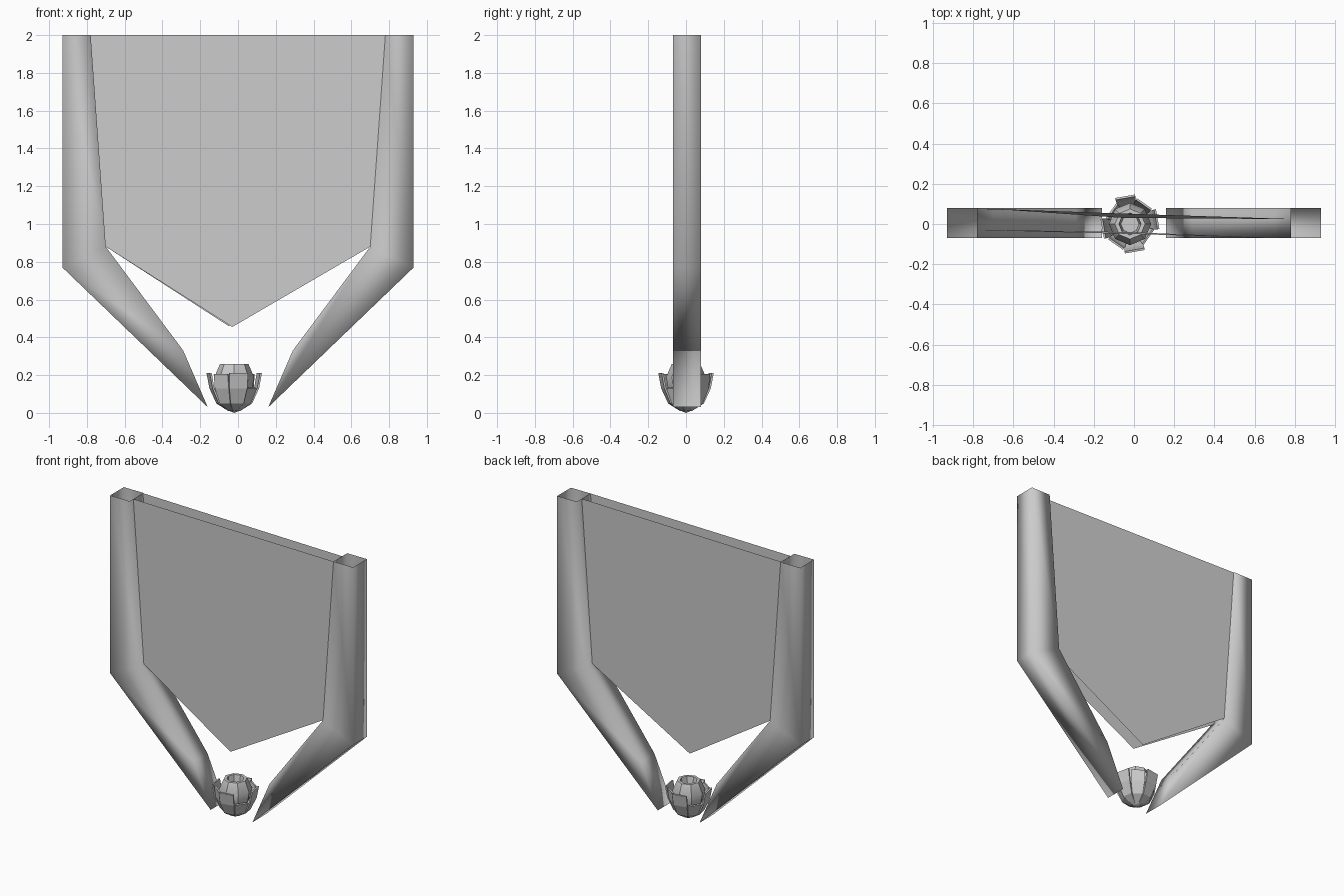
import bpy
from math import sin, cos, radians, pi

if "Cube" in bpy.data.objects:
    bpy.data.objects.remove(bpy.data.objects["Cube"])


def make(name, verts, faces, smooth=False):
    me = bpy.data.meshes.new(name)
    me.from_pydata(verts, [], faces)
    me.update()
    ob = bpy.data.objects.new(name, me)
    bpy.context.collection.objects.link(ob)
    for p in me.polygons:
        p.use_smooth = smooth
    return ob


# Side rails: square open-topped tubes, bent inward and cut to a point
OUTER = [(0.93, 2.0), (0.93, 0.77), (0.16, 0.03)]
INNER = [(0.78, 2.0), (0.70, 0.88), (0.29, 0.33)]
Y0, Y1 = -0.07, 0.08


def rail(name, side):
    verts, faces = [], []
    for (xo, zo), (xi, zi) in zip(OUTER, INNER):
        verts += [(side * xo, Y0, zo), (side * xi, Y0, zi),
                  (side * xi, Y1, zi), (side * xo, Y1, zo)]
    for r in range(2):
        for k in range(4):
            a, b = r * 4 + k, r * 4 + (k + 1) % 4
            f = (a, a + 4, b + 4, b)
            faces.append(f if side < 0 else f[::-1])
    cap = (8, 9, 10, 11)
    faces.append(cap[::-1] if side < 0 else cap)
    make(name, verts, faces, True)


rail("left_rail", -1)
rail("right_rail", 1)

# Front and back sheets between the rails, pointed at the bottom
make("front_panel", [(-0.78, -0.03, 2), (-0.70, -0.03, 0.88), (-0.03, -0.04, 0.455),
                     (0.70, -0.07, 0.88), (0.78, -0.07, 2)], [(0, 1, 2, 3, 4)])
make("back_panel", [(-0.78, 0.075, 2), (-0.70, 0.075, 0.88), (-0.05, 0.03, 0.46),
                    (0.70, 0.025, 0.88), (0.78, 0.025, 2)], [(4, 3, 2, 1, 0)])

# Small lathed bulb with an open, recessed top
CX = -0.02
PROFILE = [(0.025, 0.01), (0.065, 0.05), (0.095, 0.13), (0.105, 0.19),
           (0.075, 0.26), (0.055, 0.26), (0.045, 0.20)]
N = 8
verts, faces = [(CX, 0, 0)], []
for r, z in PROFILE:
    verts += [(CX + r * cos(2 * pi * k / N), r * sin(2 * pi * k / N), z) for k in range(N)]
for k in range(N):
    n = (k + 1) % N
    faces.append((0, 1 + n, 1 + k))
    for j in range(len(PROFILE) - 1):
        a, b = 1 + j * N, 1 + (j + 1) * N
        faces.append((a + k, a + n, b + n, b + k))
faces.append([1 + (len(PROFILE) - 1) * N + k for k in range(N)])
bulb = make("bulb", verts, faces, True)
bpy.context.view_layer.objects.active = bulb
bulb.select_set(True)
bpy.ops.object.shade_smooth_by_angle(angle=radians(40))

# Thin plates wrapped around the bulb, alternating outer and inner
OUTER_PLATE = [(0.03, 0.01, 0.012), (0.09, 0.05, 0.035), (0.125, 0.13, 0.048), (0.14, 0.21, 0.05)]
INNER_PLATE = [(0.03, 0.01, 0.012), (0.085, 0.05, 0.033), (0.115, 0.13, 0.045), (0.125, 0.205, 0.045)]
for i in range(8):
    prof = INNER_PLATE if i % 2 else OUTER_PLATE
    if i in (3, 7):
        prof = prof[:3]
    ang = radians(10 + 45 * i)
    u, t = (cos(ang), sin(ang)), (-sin(ang), cos(ang))
    verts, faces = [], []
    for r, z, w in prof:
        for s in (-w, w):
            verts.append((CX + u[0] * r + t[0] * s, u[1] * r + t[1] * s, z))
    for j in range(len(prof) - 1):
        a = 2 * j
        faces.append((a, a + 1, a + 3, a + 2))
    plate = make(f"bulb_plate_{i + 1}", verts, faces)
    mod = plate.modifiers.new("thickness", 'SOLIDIFY')
    mod.thickness = 0.01
